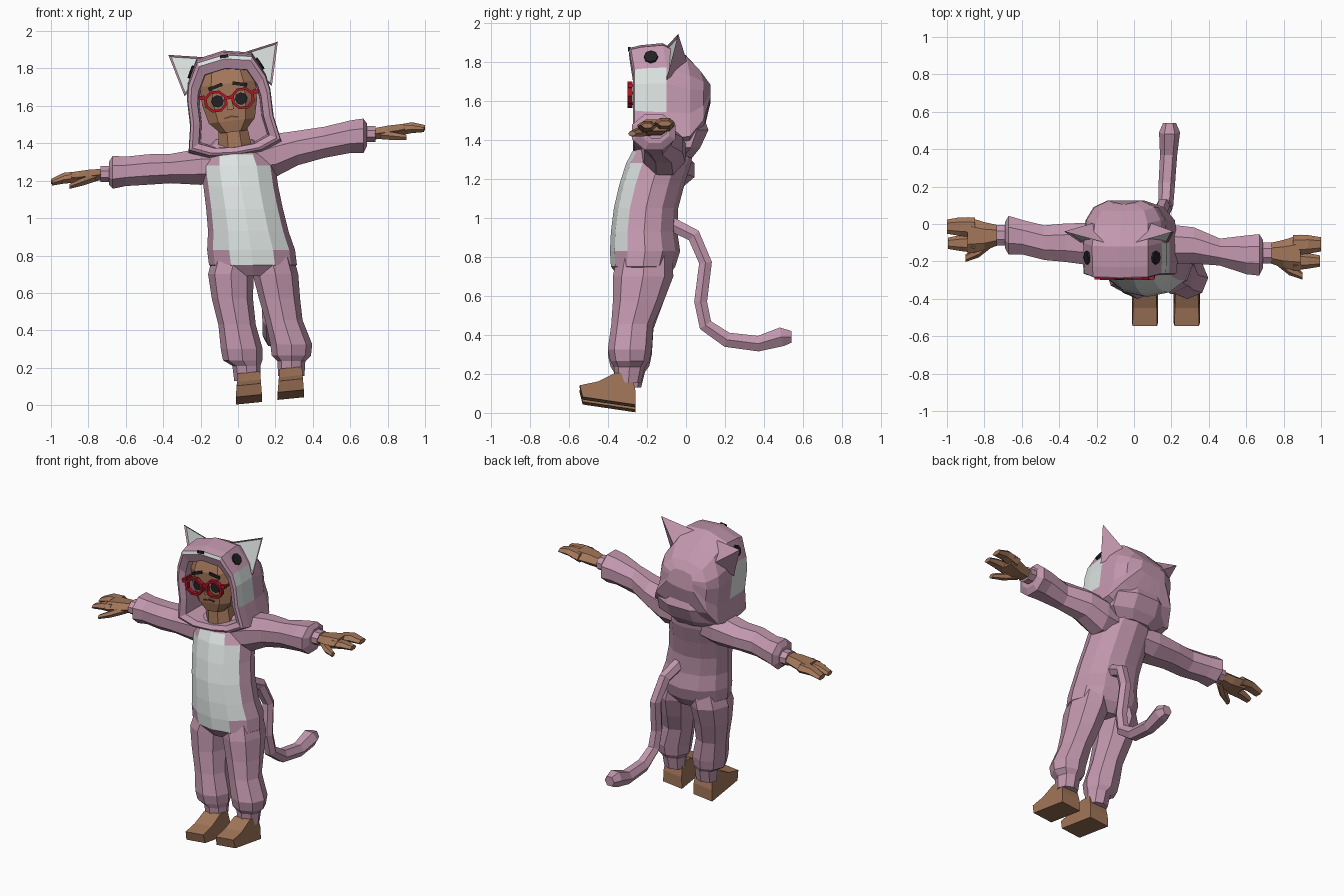
import bpy, bmesh
from math import sin, cos, pi, copysign
from mathutils import Vector, Matrix

cube = bpy.data.objects.get("Cube")
if cube:
    bpy.data.objects.remove(cube, do_unlink=True)


def material(name, r, g, b):
    m = bpy.data.materials.new(name)
    m.use_nodes = True
    m.diffuse_color = (r, g, b, 1)
    for node in m.node_tree.nodes:
        if node.type == 'BSDF_PRINCIPLED':
            node.inputs["Base Color"].default_value = (r, g, b, 1)
    return m


PINK = material("pink_fleece", 0.54, 0.31, 0.42)
WHITE = material("pale_fleece", 0.72, 0.77, 0.75)
SKIN = material("skin", 0.36, 0.18, 0.10)
BLACK = material("black", 0.015, 0.015, 0.018)
RED = material("red_frame", 0.40, 0.01, 0.02)
BROWN = material("lip_brown", 0.13, 0.05, 0.03)

# The head leans a little sideways; its parts are built in this frame
HEAD = Matrix.Translation((-0.045, 0, 1.62)) @ Matrix.Rotation(-0.12, 4, 'Y')
WORLD = Matrix.Identity(4)


def finish(name, bm, mats, frame=WORLD):
    bmesh.ops.recalc_face_normals(bm, faces=bm.faces[:])
    bm.transform(frame)
    mesh = bpy.data.meshes.new(name)
    bm.to_mesh(mesh)
    bm.free()
    for m in mats:
        mesh.materials.append(m)
    obj = bpy.data.objects.new(name, mesh)
    bpy.context.collection.objects.link(obj)
    return obj


def ring(center, ra, rb, u, v, n=8, power=1.0, shift=0.5):
    c, u, v = Vector(center), Vector(u), Vector(v)
    pts = []
    for i in range(n):
        a = 2 * pi * (i + shift) / n - pi / 2
        ca, sa = [copysign(abs(t) ** power, t) for t in (cos(a), sin(a))]
        pts.append(c + u * ra * ca + v * rb * sa)
    return pts


def loft(name, rings, mats, frame=WORLD, paint=None):
    bm = bmesh.new()
    rows = [[bm.verts.new(p) for p in r] for r in rings]
    n = len(rows[0])
    for i in range(len(rows) - 1):
        for j in range(n):
            k = (j + 1) % n
            f = bm.faces.new((rows[i][j], rows[i][k], rows[i + 1][k], rows[i + 1][j]))
            f.material_index = paint(i, j) if paint else 0
    bm.faces.new(rows[0])
    bm.faces.new(rows[-1])
    return finish(name, bm, mats, frame)


def box(name, loc, size, mat, roll=0.0):
    bm = bmesh.new()
    bmesh.ops.create_cube(bm, size=1)
    place = Matrix.Translation(loc) @ Matrix.Rotation(roll, 4, 'Y') @ Matrix.Diagonal((*size, 1))
    return finish(name, bm, [mat], HEAD @ place)


def disc(name, loc, normal, radius, depth, mat):
    bm = bmesh.new()
    bmesh.ops.create_cone(bm, cap_ends=True, segments=8, radius1=radius, radius2=radius, depth=depth)
    turn = Vector(normal).to_track_quat('Z', 'Y').to_matrix().to_4x4()
    return finish(name, bm, [mat], HEAD @ Matrix.Translation(loc) @ turn)


X, Y, Z = (1, 0, 0), (0, 1, 0), (0, 0, 1)

# Torso with the pale belly: z, centre x, centre y, half width, half depth
torso = [(0.69, 0.08, -0.22, 0.15, 0.12), (0.75, 0.08, -0.22, 0.235, 0.165),
         (0.83, 0.07, -0.21, 0.235, 0.18), (0.93, 0.055, -0.215, 0.215, 0.17),
         (1.05, 0.035, -0.205, 0.205, 0.165), (1.17, 0.015, -0.175, 0.2, 0.167),
         (1.28, 0.0, -0.14, 0.2, 0.167), (1.34, -0.01, -0.12, 0.18, 0.155),
         (1.42, -0.02, -0.1, 0.1, 0.09)]


def belly(row, col):
    side = min(col, 11 - col)
    reach = {1: 0, 2: 1, 3: 1, 4: 1, 5: 1, 6: 0}.get(row, -1)
    return 1 if side <= reach else 0


loft("torso", [ring((x, y, z), a, b, X, Y, 12, shift=0) for z, x, y, a, b in torso],
     [PINK, WHITE], paint=belly)

# Legs: z, right x, left x, centre y, half width, half depth
leg = [(0.82, -0.01, 0.17, -0.21, 0.12, 0.14), (0.7, -0.038, 0.2, -0.22, 0.122, 0.155),
       (0.57, -0.03, 0.222, -0.245, 0.11, 0.13), (0.43, -0.005, 0.245, -0.275, 0.1, 0.108),
       (0.3, 0.02, 0.285, -0.288, 0.112, 0.113), (0.24, 0.025, 0.285, -0.288, 0.105, 0.1),
       (0.21, 0.045, 0.285, -0.29, 0.075, 0.08), (0.13, 0.05, 0.285, -0.295, 0.07, 0.065)]
foot = [(-0.26, 0.01), (-0.53, 0.05), (-0.545, 0.11), (-0.45, 0.13),
        (-0.36, 0.175), (-0.28, 0.17), (-0.26, 0.085)]
for name, pick, lift, fx in (("right", 1, 0, 0.058), ("left", 2, 0.025, 0.282)):
    loft(name + "_leg", [ring((r[pick], r[3], r[0] + (lift if r[0] < 0.5 else 0)), r[4], r[5],
                              X, Y, shift=0) for r in leg], [PINK])
    sides = []
    for s in (-1, 1):
        spread = [s * (0.07 - 0.08 * max(0, z - 0.05)) for y, z in foot]
        sides.append([Vector((fx + h, y, z + lift + 0.1 * h)) for h, (y, z) in zip(spread, foot)])
    loft(name + "_foot", sides, [SKIN])


# Arms: x, centre y, centre z, half depth, half height
def limb(name, rows, mat, n=8):
    return loft(name, [ring((x, y, z), a, b, Y, Z, n) for x, y, z, a, b in rows], [mat])


limb("right_arm", [(-0.08, -0.12, 1.28, 0.12, 0.09), (-0.2, -0.11, 1.275, 0.125, 0.105),
                   (-0.36, -0.1, 1.265, 0.112, 0.085), (-0.48, -0.1, 1.26, 0.1, 0.088),
                   (-0.6, -0.07, 1.25, 0.1, 0.085), (-0.67, -0.06, 1.245, 0.112, 0.095),
                   (-0.69, -0.06, 1.24, 0.075, 0.065)], PINK)
limb("left_arm", [(0.08, -0.12, 1.31, 0.12, 0.09), (0.2, -0.11, 1.335, 0.115, 0.125),
                  (0.32, -0.115, 1.375, 0.105, 0.1), (0.46, -0.15, 1.405, 0.078, 0.09),
                  (0.6, -0.165, 1.435, 0.112, 0.094), (0.67, -0.165, 1.44, 0.12, 0.1),
                  (0.69, -0.16, 1.445, 0.08, 0.065)], PINK)

# Hands: distance along, sideways, up, half depth, half height
hand = {"palm": [(0, 0, 0, 0.052, 0.034), (0.08, -0.005, 0, 0.075, 0.04), (0.17, 0, 0.005, 0.098, 0.034)],
        "outer_fingers": [(0.13, 0.042, 0.005, 0.054, 0.032), (0.21, 0.046, 0.015, 0.05, 0.026),
                          (0.28, 0.046, 0, 0.038, 0.016)],
        "front_fingers": [(0.13, -0.042, 0, 0.052, 0.03), (0.21, -0.042, 0, 0.042, 0.024),
                          (0.275, -0.043, -0.01, 0.03, 0.015)],
        "thumb": [(0.04, -0.03, -0.01, 0.034, 0.026), (0.11, -0.085, -0.025, 0.034, 0.024),
                  (0.18, -0.122, -0.04, 0.02, 0.015)]}
for name, s, y0, z0, slope in (("right", -1, -0.06, 1.235, -0.14), ("left", 1, -0.155, 1.45, 0.12)):
    limb(name + "_cuff", [(s * t, y0, z0, 0.06, 0.046) for t in (0.67, 0.735)], PINK)
    for part, rows in hand.items():
        limb(name + "_" + part, [(s * (0.72 + t), y0 + dy, z0 + dz + slope * t, a, b)
                                 for t, dy, dz, a, b in rows], SKIN, 6)

# Tail swept along a path: x, y, z, radius
path = [(0.1, -0.1, 0.98, 0.042), (0.13, 0.04, 0.91, 0.04), (0.155, 0.1, 0.77, 0.038),
        (0.165, 0.075, 0.57, 0.038), (0.17, 0.1, 0.45, 0.04), (0.175, 0.21, 0.375, 0.044),
        (0.185, 0.37, 0.355, 0.046), (0.19, 0.49, 0.39, 0.056), (0.19, 0.54, 0.39, 0.035)]
spots = [Vector(p[:3]) for p in path]
tail = []
for i, p in enumerate(path):
    along = (spots[min(i + 1, len(path) - 1)] - spots[max(i - 1, 0)]).normalized()
    tail.append(ring(spots[i], p[3], p[3], X, along.cross(Vector(X)).normalized(), 6))
loft("tail", tail, [PINK])

# Hood: one outline repeated from the back to the rim, then folded inside; the brim leans forward
half = [(0, -0.29), (0.14, -0.28), (0.25, -0.235), (0.225, -0.1), (0.225, 0.04),
        (0.21, 0.12), (0.15, 0.235), (0, 0.262)]
outline = half + [(-u, w) for u, w in half[-2:0:-1]]
stations = [(0.125, 0.4, 0.2, 0.03), (0.09, 0.76, 0.56, -0.01), (0.02, 0.95, 0.9, -0.02),
            (-0.1, 1, 1.06, 0), (-0.21, 1, 1.02, 0), (-0.265, 0.98, 0.97, 0),
            (-0.272, 0.91, 0.91, -0.005), (-0.255, 0.76, 0.77, -0.02), (-0.1, 0.72, 0.75, -0.02)]


def hood_colour(row, col):
    c = min(col, 13 - col)
    cheek = row in (3, 4) and c in (3, 4)
    muzzle = row == 5 and c == 6
    return 1 if cheek or muzzle else 0


loft("hood", [[Vector((u * su, y - 0.15 * max(0, w - 0.12), w * sw + dw)) for u, w in outline]
              for y, su, sw, dw in stations], [PINK, WHITE], HEAD, hood_colour)
box("hood_nose", (0, -0.291, 0.246), (0.045, 0.012, 0.016), BLACK)

# Gathered fold of the hood at the nape
fold = [(1.31, -0.05, 0.15, 0.09), (1.36, -0.01, 0.22, 0.09), (1.45, 0.015, 0.21, 0.108), (1.57, 0, 0.17, 0.08)]
loft("nape_fold", [ring((-0.02, y, z), a, b, X, Y) for z, y, a, b in fold], [PINK])

# Hood ears with pale inset fronts, and hood eyes
for s, side in ((-1, "right"), (1, "left")):
    bm = bmesh.new()
    inner, outer, back, tip = [bm.verts.new((s * u, y, w)) for u, y, w in
                               ((0.08, -0.1, 0.25), (0.235, -0.1, 0.06), (0.14, 0.01, 0.15), (0.295, -0.04, 0.29))]
    front = bm.faces.new((inner, outer, tip))
    for tri in ((outer, back, tip), (back, inner, tip), (inner, back, outer)):
        bm.faces.new(tri)
    bmesh.ops.recalc_face_normals(bm, faces=bm.faces[:])
    bmesh.ops.inset_individual(bm, faces=[front], thickness=0.018, depth=-0.008)
    front.material_index = 1
    finish(side + "_hood_ear", bm, [PINK, WHITE], HEAD)
    disc(side + "_hood_eye", (s * 0.184, -0.18, 0.184), (s * 0.89, -0.05, 0.46), 0.036, 0.016, BLACK)

# Head and neck
skull = [(-0.16, -0.16, 0.07, 0.085), (-0.1, -0.145, 0.13, 0.115), (0, -0.14, 0.155, 0.125),
         (0.1, -0.14, 0.155, 0.125), (0.19, -0.125, 0.13, 0.1)]
loft("head", [ring((0, y, w), a, b, X, Y, power=0.6) for w, y, a, b in skull], [SKIN], HEAD)
loft("neck", [ring((0, -0.15, w), r, r, X, Y) for w, r in ((-0.28, 0.1), (-0.1, 0.08))], [SKIN], HEAD)
loft("nose", [ring((0, y, w), r, r, X, Y, 4) for w, y, r in
              ((-0.04, -0.255, 0.028), (0.03, -0.255, 0.012))], [SKIN], HEAD)

# Eyes, brows, mouth and spectacles
for s, side in ((-1, "right"), (1, "left")):
    disc(side + "_eye", (s * 0.063, -0.262, 0.012), (0, -1, 0), 0.034, 0.009, BLACK)
    box(side + "_brow", (s * 0.065, -0.262, 0.09), (0.078, 0.009, 0.018), BLACK, s * 0.25)
    box(side + "_mouth_half", (s * 0.018, -0.258, -0.08), (0.042, 0.009, 0.008), BROWN, s * 0.2)
    bm = bmesh.new()
    rim = [ring((s * 0.073, y, 0.012), r, r * 0.92, X, Z) for y, r in
           ((-0.275, 0.05), (-0.3, 0.05), (-0.3, 0.066), (-0.275, 0.066))]
    verts = [[bm.verts.new(p) for p in r] for r in rim]
    for i in range(4):
        for j in range(8):
            a, b, k = verts[i], verts[(i + 1) % 4], (j + 1) % 8
            bm.faces.new((a[j], a[k], b[k], b[j]))
    finish(side + "_spectacle_rim", bm, [RED], HEAD)
    box(side + "_spectacle_hinge", (s * 0.145, -0.287, 0.04), (0.03, 0.022, 0.022), RED)
    box(side + "_spectacle_arm", (s * 0.157, -0.225, 0.04), (0.01, 0.13, 0.014), RED)
box("spectacle_bridge", (0, -0.288, 0.025), (0.03, 0.02, 0.018), RED)
